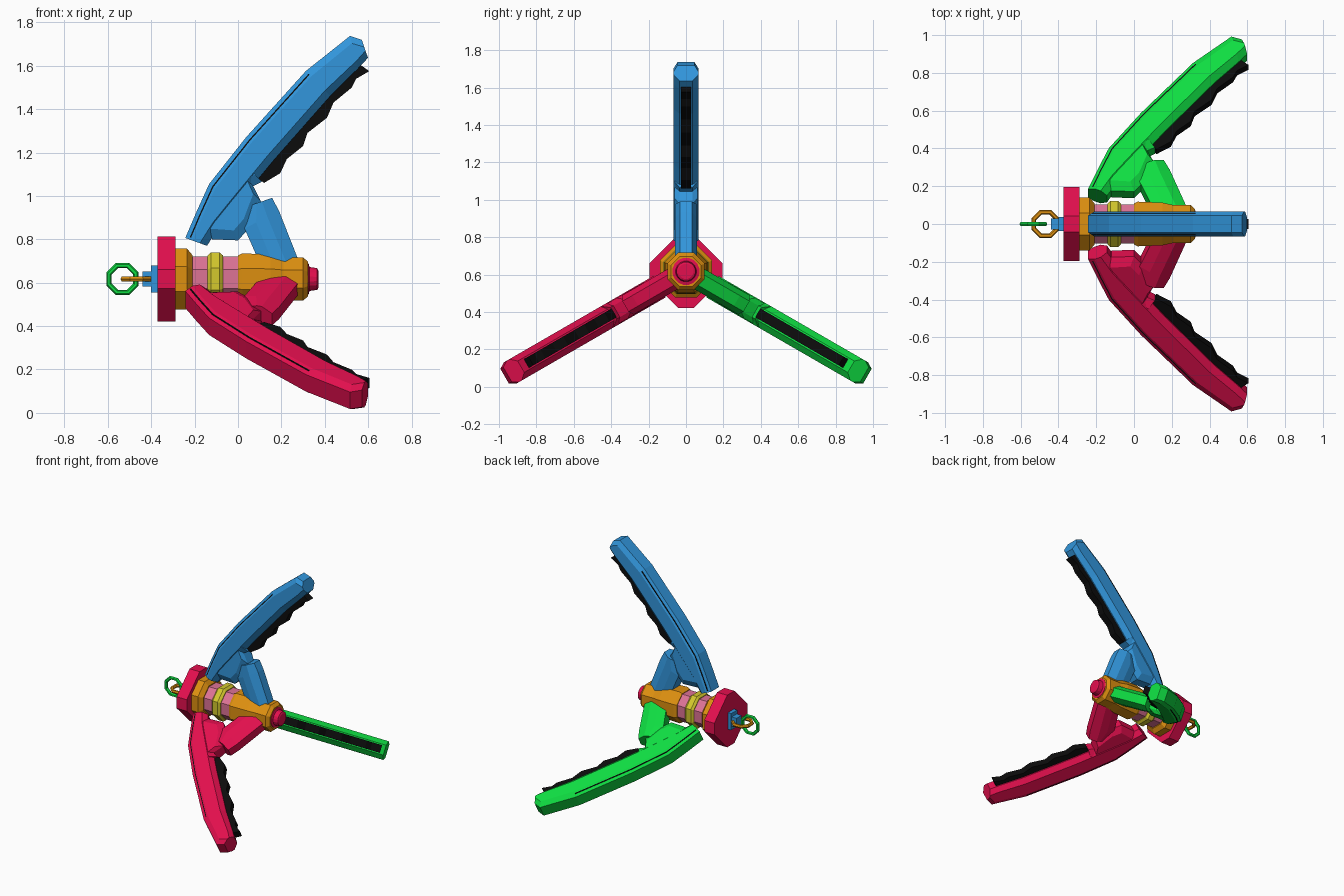
import bpy, bmesh, math
from mathutils import Vector

if "Cube" in bpy.data.objects:
    bpy.data.objects.remove(bpy.data.objects["Cube"])

AXIS_Z = 0.617


def material(name, rgb):
    m = bpy.data.materials.new(name)
    lin = [((c / 255 + 0.055) / 1.055) ** 2.4 if c > 10 else c / 255 / 12.92 for c in rgb]
    m.diffuse_color = (*lin, 1)
    m.use_nodes = True
    m.node_tree.nodes["Principled BSDF"].inputs["Base Color"].default_value = m.diffuse_color
    return m


BLUE = material("blue", (50, 150, 220))
RED = material("crimson", (228, 15, 78))
GREEN = material("green", (15, 222, 66))
ORANGE = material("orange", (222, 144, 16))
YELLOW = material("yellow", (212, 200, 45))
PINK = material("pink", (222, 115, 150))
BLACK = material("black", (12, 12, 12))


def make(name, rings, mat, closed=False):
    """Skin a list of equally sized vertex rings into a flat-shaded object."""
    bm = bmesh.new()
    vs = [[bm.verts.new(p) for p in r] for r in rings]
    n = len(vs[0])
    for i in range(len(vs) if closed else len(vs) - 1):
        a, b = vs[i], vs[(i + 1) % len(vs)]
        for k in range(n):
            bm.faces.new((a[k], a[(k + 1) % n], b[(k + 1) % n], b[k]))
    if not closed:
        bm.faces.new(vs[0])
        bm.faces.new(vs[-1])
    bmesh.ops.recalc_face_normals(bm, faces=bm.faces)
    me = bpy.data.meshes.new(name)
    bm.to_mesh(me)
    bm.free()
    me.materials.append(mat)
    ob = bpy.data.objects.new(name, me)
    bpy.context.collection.objects.link(ob)
    return ob


def lathe(name, profile, mat, n=8):
    """Faceted turned part along x; profile = (x, radius to the flats)."""
    k = 1 / math.cos(math.pi / n)
    rings = [[(x, r * k * math.cos(math.tau * (i + .5) / n),
               AXIS_Z + r * k * math.sin(math.tau * (i + .5) / n)) for i in range(n)]
             for x, r in profile]
    return make(name, rings, mat)


def loft(name, pairs, w, w_out, w_in, d, angle, mat):
    """Chamfered bar between outer and inner profile points (x, height), turned about the axis."""
    c, s = math.cos(angle), math.sin(angle)
    rings = []
    for o, i in pairs:
        o = Vector((o[0], o[1] - AXIS_Z))
        i = Vector((i[0], i[1] - AXIS_Z))
        u = (i - o).normalized()
        e = min(d, (i - o).length * .4)
        half = [(o, w_out), (o + u * e, w), (i - u * e, w), (i, w_in)]
        loop = half + [(p, -t) for p, t in reversed(half)]
        rings.append([(p.x, c * p.y - s * t, AXIS_Z + s * p.y + c * t) for p, t in loop])
    return make(name, rings, mat)


def chain_ring(name, cx, horizontal, mat, R=0.067, r=0.013):
    rings = []
    for i in range(8):
        a = math.tau * (i + .5) / 8
        ring = []
        for j in range(6):
            b = math.tau * j / 6
            q = R + r * math.cos(b)
            x, v, t = cx + q * math.cos(a), q * math.sin(a), r * math.sin(b)
            ring.append((x, v, AXIS_Z + t) if horizontal else (x, t, AXIS_Z + v))
        rings.append(ring)
    return make(name, rings, mat, closed=True)


# Central shaft, from the rear to the nose
lathe("rear_collar", [(-.30, .14), (-.235, .14), (-.21, .11)], ORANGE)
lathe("pink_core", [(-.23, .103), (.02, .103)], PINK)
lathe("yellow_band", [(-.14, .108), (-.125, .122), (-.085, .122), (-.068, .108)], YELLOW)
lathe("front_barrel", [(0, .108), (.02, .118), (.15, .113), (.21, .1), (.30, .1), (.322, .08)], ORANGE)
lathe("nose_cap", [(.30, .072), (.325, .072), (.33, .055), (.365, .05), (.37, .04)], RED, 16)

# Rear plate: a square with cut corners
A, B = .195, .043
outline = [(A, -B), (A, B), (B, A), (-B, A), (-A, B), (-A, -B), (-B, -A), (B, -A)]
make("rear_plate", [[(x, y, AXIS_Z + z) for y, z in outline] for x in (-.372, -.288)], RED)

# Hanger block and two chain links
for name, x0, x1, hy, hz in (("hanger_base", -.40, -.36, .036, .062),
                             ("hanger_block", -.44, -.39, .03, .035)):
    make(name, [[(x, y * hy, AXIS_Z + z * hz) for y, z in ((-1, -1), (1, -1), (1, 1), (-1, 1))]
                for x in (x0, x1)], BLUE)
chain_ring("inner_link", -.468, True, ORANGE)
chain_ring("outer_link", -.533, False, GREEN)

# Arm profiles, drawn for the upright arm
ARM = [((-.243, .806), (-.143, .77)), ((-.19, .93), (-.085, .86)),
       ((-.133, 1.055), (.0, .965)), ((.037, 1.27), (.165, 1.165)),
       ((.313, 1.576), (.425, 1.46)), ((.516, 1.737), (.553, 1.587)),
       ((.571, 1.719), (.599, 1.636))]
BRACKET = [((-.15, .95), (-.12, .80)), ((-.10, 1.03), (.0, .795)),
           ((-.06, 1.06), (.05, .85)), ((-.01, 1.09), (.106, .975)),
           ((.0, 1.12), (.07, 1.045)), ((.03, 1.15), (.11, 1.065))]
STRUT = [((.105, .68), (.288, .68)), ((.03, .85), (.189, .931)), ((.04, .95), (.157, .991))]
FRONT = [(.12, 1.06), (.195, 1.105), (.225, 1.17), (.30, 1.23), (.32, 1.29),
         (.41, 1.36), (.44, 1.43), (.525, 1.50), (.545, 1.54), (.605, 1.575)]
PAD = [((x - .07, z + .05), (x, z)) for x, z in FRONT]
STRIPE = []
for o, i in ARM[:5]:
    o, u = Vector(o), (Vector(i) - Vector(o)).normalized()
    STRIPE.append((o + u * .018, o + u * .027))
STRIPE[0] = (STRIPE[0][0] + Vector((.004, .01)), STRIPE[0][1] + Vector((.004, .01)))

# Three arms around the shaft
for tag, mat, deg in (("top", BLUE, 90), ("right", GREEN, -30), ("left", RED, 210)):
    a = math.radians(deg)
    loft(tag + "_arm", ARM, .066, .045, .035, .035, a, mat)
    loft(tag + "_bracket", BRACKET, .062, .05, .035, .05, a, mat)
    loft(tag + "_strut", STRUT, .06, .045, .032, .06, a, mat)
    loft(tag + "_grip_pad", PAD, .027, .027, .027, .01, a, BLACK)
    loft(tag + "_groove_line", STRIPE, .0595, .0595, .0595, .002, a, BLACK)
